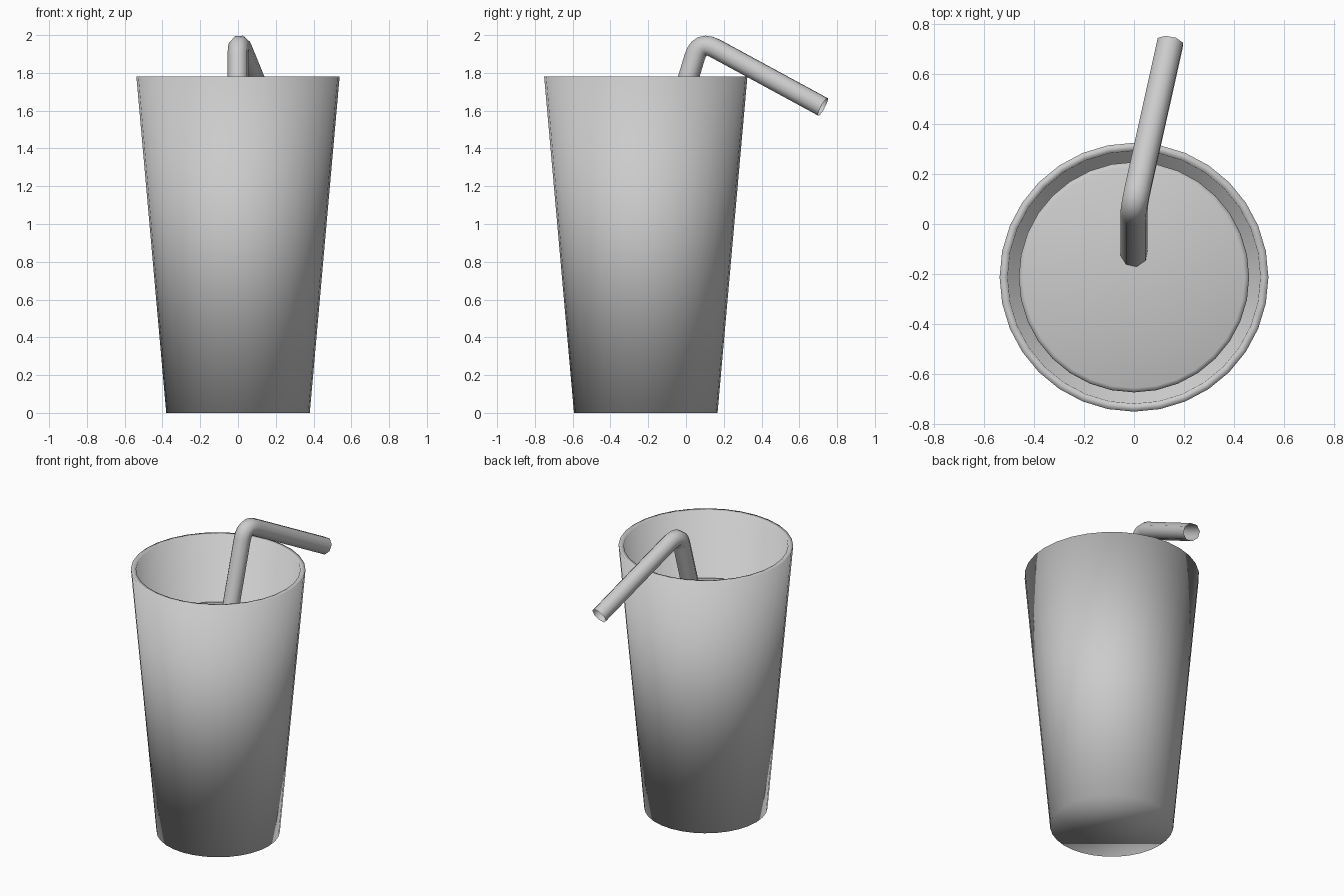
import bpy, bmesh, math
from mathutils import Vector

if "Cube" in bpy.data.objects:
    bpy.data.objects.remove(bpy.data.objects["Cube"])

CY = -0.213  # cup axis in y


def skin(name, rings, cap_start=False, cap_end=False):
    """Bridge consecutive vertex rings into a smooth-shaded tube."""
    bm = bmesh.new()
    vr = [[bm.verts.new(p) for p in ring] for ring in rings]
    n = len(vr[0])
    for a, b in zip(vr, vr[1:]):
        for i in range(n):
            j = (i + 1) % n
            bm.faces.new((a[i], a[j], b[j], b[i]))
    if cap_start:
        bm.faces.new(vr[0][::-1])
    if cap_end:
        bm.faces.new(vr[-1])
    for f in bm.faces:
        f.smooth = True
    mesh = bpy.data.meshes.new(name)
    bm.to_mesh(mesh)
    bm.free()
    ob = bpy.data.objects.new(name, mesh)
    bpy.context.collection.objects.link(ob)
    return ob


def lathe(name, profile, sides=32):
    """Closed solid of revolution about the cup axis from (radius, z) points."""
    angles = [2 * math.pi * i / sides for i in range(sides)]
    rings = [[(r * math.cos(a), CY + r * math.sin(a), z) for a in angles]
             for r, z in profile]
    return skin(name, rings, True, True)


# Tapered cup: outer wall, rim, inner wall, floor
lathe("cup", [(0.38, 0), (0.538, 1.78), (0.506, 1.778), (0.354, 0.04)])

# Drink filling the cup, with a softened top edge
lathe("drink", [(0.35, 0.05), (0.461, 1.335), (0.458, 1.345), (0.443, 1.352)])

# Bent straw: straight leg, rounded corner, straight mouthpiece
corner = Vector((0, 0.073, 1.974))
foot = Vector((0, -0.489, 0.1))
tip = Vector((0.145, 0.725, 1.62))
d1 = (corner - foot).normalized()
d2 = (tip - corner).normalized()
start, end = corner - d1 * 0.095, corner + d2 * 0.095
path, tangents = [foot], [d1]
STEPS = 6
for i in range(STEPS + 1):
    t = i / STEPS
    path.append(start * (1 - t) ** 2 + corner * 2 * t * (1 - t) + end * t * t)
    tangents.append((d1 * (1 - t) + d2 * t).normalized())
path.append(tip)
tangents.append(d2)

normal = d1.cross(d2).normalized()
rings = []
for p, tan in zip(path, tangents):
    side = tan.cross(normal)
    rings.append([p + 0.056 * (normal * math.cos(a) + side * math.sin(a))
                  for a in (math.pi * (2 * k + 1) / 8 for k in range(8))])
skin("straw", rings)
